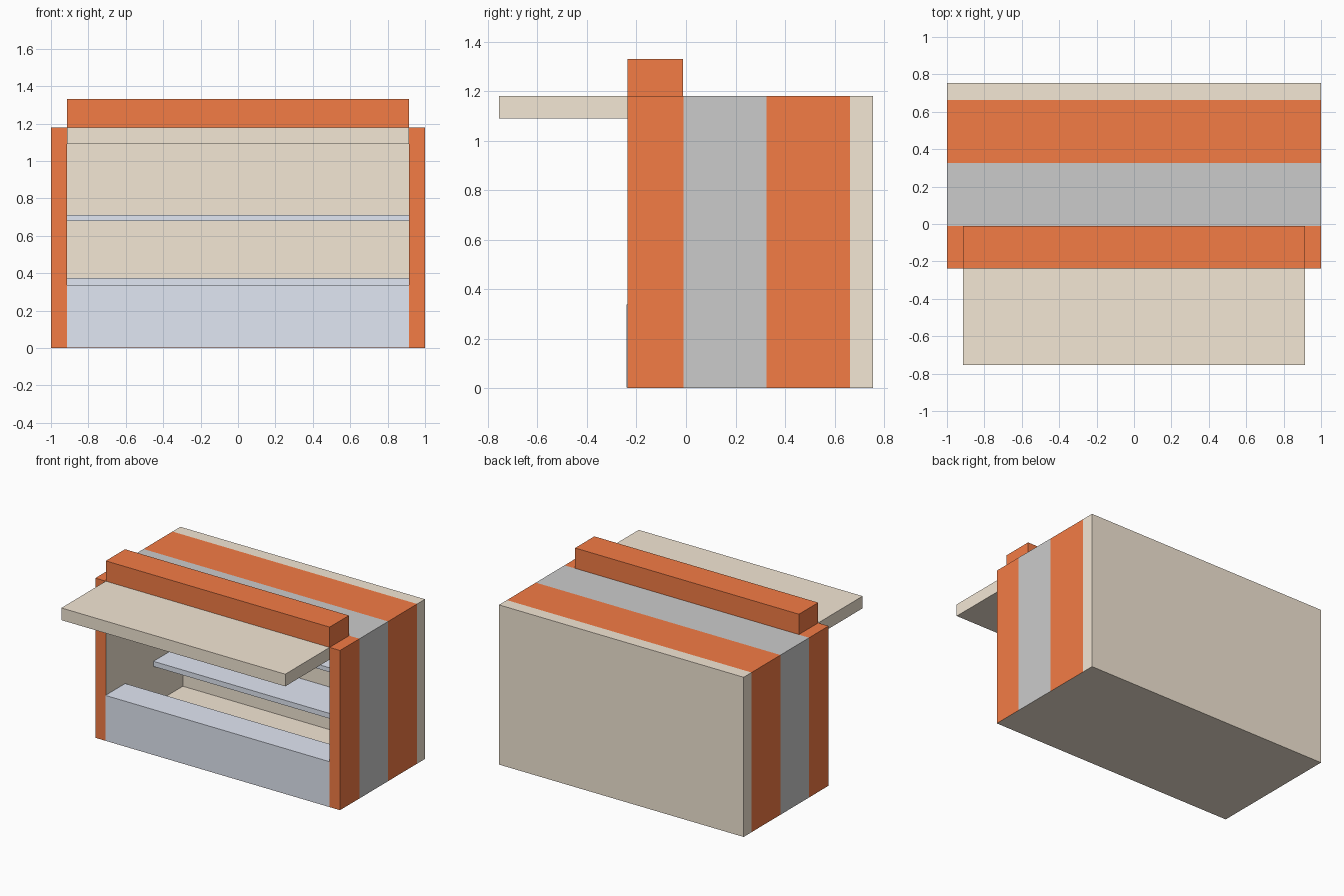
import bpy, bmesh

if "Cube" in bpy.data.objects:
    bpy.data.objects.remove(bpy.data.objects["Cube"])


def material(name, rgb):
    m = bpy.data.materials.new(name)
    m.diffuse_color = (*rgb, 1)
    m.use_nodes = True
    m.node_tree.nodes["Principled BSDF"].inputs["Base Color"].default_value = m.diffuse_color
    return m


RED = material("red", (0.9, 0.2, 0.06))
BEIGE = material("beige", (0.9, 0.8, 0.665))
GREY = material("grey", (0.8, 0.8, 0.8))
BLUE = material("pale_blue", (0.755, 0.8, 0.9))


def finish(name, bm, mats):
    bmesh.ops.recalc_face_normals(bm, faces=bm.faces[:])
    me = bpy.data.meshes.new(name)
    bm.to_mesh(me)
    bm.free()
    for m in mats:
        me.materials.append(m)
    ob = bpy.data.objects.new(name, me)
    bpy.context.collection.objects.link(ob)
    return ob


def box(name, half_x, y0, y1, z0, z1, mat):
    bm = bmesh.new()
    bmesh.ops.create_cube(bm, size=1)
    for v in bm.verts:
        v.co.x *= 2 * half_x
        v.co.y = y0 if v.co.y < 0 else y1
        v.co.z = z0 if v.co.z < 0 else z1
    return finish(name, bm, [mat])


# Main dimensions
IN = 0.915
FRONT, BACK, DEEP = -0.237, 0.755, 0.663
TOP, CEIL, FLOOR = 1.18, 1.09, 0.06

# Hollow stall body: outer rings along y, inner cavity, open front
bm = bmesh.new()


def ring(hx, y, z0, z1):
    return [bm.verts.new((x, y, z)) for x, z in
            ((-hx, z0), (hx, z0), (hx, z1), (-hx, z1))]


def bridge(a, b, mat, bottom=None):
    for i in range(4):
        j = (i + 1) % 4
        f = bm.faces.new((a[i], a[j], b[j], b[i]))
        f.material_index = bottom if (i == 0 and bottom is not None) else mat


outer = [ring(1, y, 0, TOP) for y in (FRONT, -0.01, 0.325, DEEP, BACK)]
for a, b, mat in zip(outer, outer[1:], (0, 1, 0, 2)):
    bridge(a, b, mat, bottom=2)
mouth = ring(IN, FRONT, FLOOR, CEIL)
inner_back = ring(IN, DEEP, FLOOR, CEIL)
bridge(outer[0], mouth, 0)
bridge(mouth, inner_back, 2)
for end in (outer[-1], inner_back):
    bm.faces.new(end).material_index = 2
finish("stall_body", bm, [RED, GREY, BEIGE])

# Front counter
box("counter", IN, FRONT - 0.003, -0.01, 0.002, 0.337, BLUE)

# Two shelves on the back wall
for label, z0, z1 in (("lower", 0.337, 0.375), ("upper", 0.68, 0.712)):
    box(label + "_shelf", IN, 0.32, DEEP, z0, z1, BLUE)

# Awning and raised sign board
box("awning", IN, -0.755, FRONT, CEIL, TOP, BEIGE)
box("sign_board", IN, FRONT, -0.012, TOP - 0.03, 1.33, RED)
